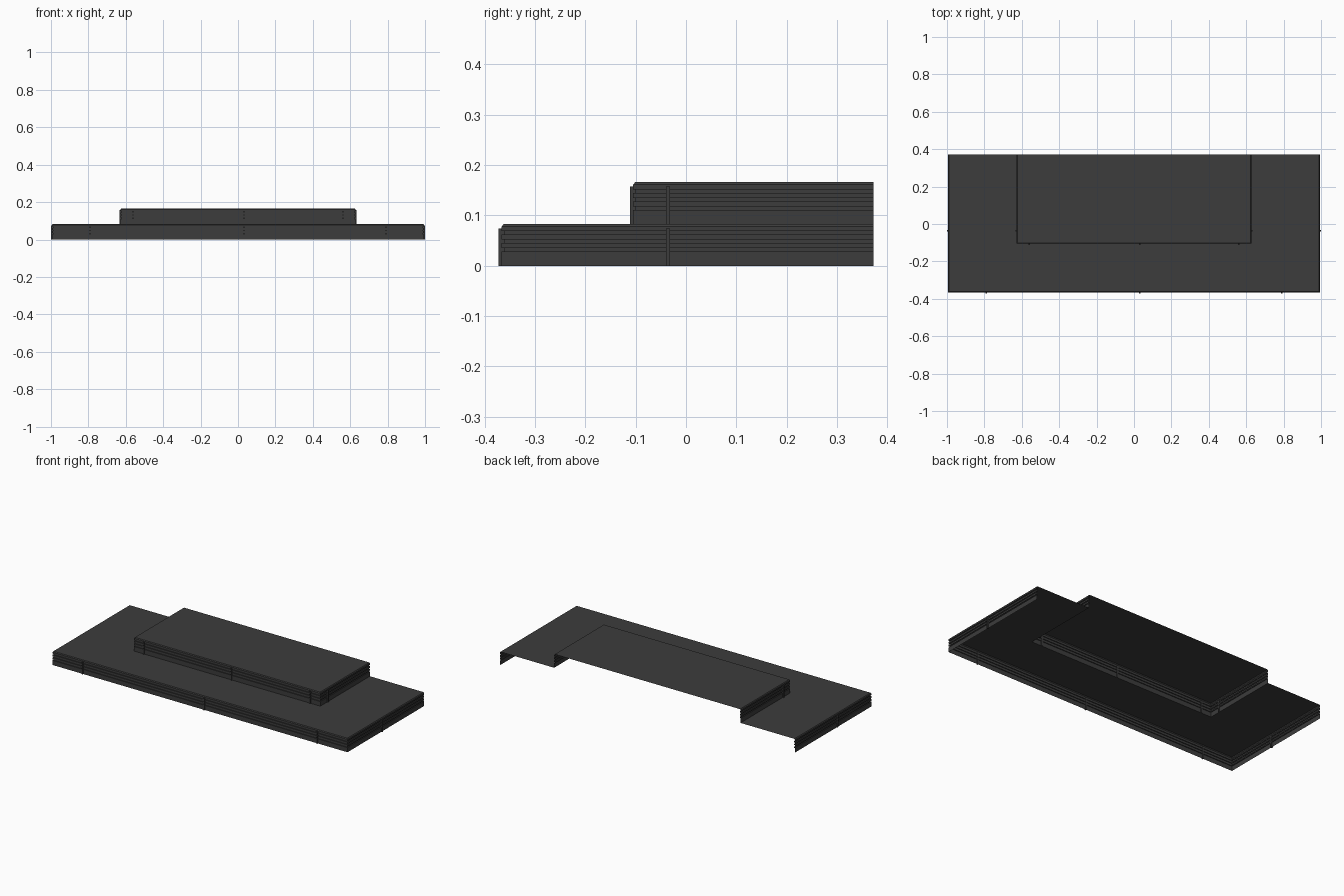
import bpy
import bmesh

cube = bpy.data.objects.get("Cube")
if cube:
    bpy.data.objects.remove(cube, do_unlink=True)

BACK = 0.372      # open rear edge shared by both tiers
TIER = 0.083      # height of one step
GROOVE = 0.005    # depth of the horizontal grooves
PROUD = 0.006     # how far the vertical clips stand out
CLIP = 0.004      # half width of a clip

charcoal = bpy.data.materials.new("charcoal")
charcoal.use_nodes = True
colour = (0.045, 0.045, 0.045, 1)
charcoal.diffuse_color = colour
charcoal.node_tree.nodes["Principled BSDF"].inputs["Base Color"].default_value = colour


def finish(bm, name):
    mesh = bpy.data.meshes.new(name)
    bm.to_mesh(mesh)
    bm.free()
    mesh.materials.append(charcoal)
    obj = bpy.data.objects.new(name, mesh)
    bpy.context.collection.objects.link(obj)
    return obj


def wall_profile():
    """Inset and height pairs up one grooved, chamfered wall."""
    points = [(0, 0)]
    for low in (0.028, 0.045, 0.062):
        high = low + 0.007
        points += [(0, low), (GROOVE, low), (GROOVE, high), (0, high)]
    return points + [(0, TIER - 0.005), (0.004, TIER)]


def step(name, half, front, base, opening=None):
    """Open-backed shell: wall around three sides, then a flat tread."""
    bm = bmesh.new()
    rings = [(half - inset, front + inset, base + z) for inset, z in wall_profile()]
    if opening:
        rings.append((*opening, base + TIER))
    loops = []
    for hx, fy, z in rings:
        corners = ((-hx, BACK), (-hx, fy), (hx, fy), (hx, BACK))
        loops.append([bm.verts.new((x, y, z)) for x, y in corners])
    for a, b in zip(loops, loops[1:]):
        for i in range(3):
            bm.faces.new((a[i], a[i + 1], b[i + 1], b[i]))
    if not opening:
        bm.faces.new(loops[-1])
    return finish(bm, name)


def clip(name, x0, x1, y0, y1, base):
    """Slim vertical joint cover."""
    bm = bmesh.new()
    bmesh.ops.create_cube(bm, size=1)
    z0, z1 = base, base + 0.074
    for v in bm.verts:
        v.co.x = x1 if v.co.x > 0 else x0
        v.co.y = y1 if v.co.y > 0 else y0
        v.co.z = z1 if v.co.z > 0 else z0
    return finish(bm, name)


def clips(prefix, half, front, base, columns):
    for x, place in zip(columns, ("right", "middle", "left")):
        clip(f"{prefix}_front_clip_{place}", x - CLIP, x + CLIP,
             front - PROUD, front + GROOVE, base)
    for side, place in ((-1, "right"), (1, "left")):
        xs = sorted((side * (half - GROOVE), side * (half + PROUD)))
        clip(f"{prefix}_side_clip_{place}", *xs, -0.036 - CLIP, -0.036 + CLIP, base)


# Two stacked steps, the lower one open beneath the upper one
lower = (0.994, -0.366)
upper = (0.628, -0.105)
step("lower_step", *lower, 0, opening=upper)
step("upper_step", *upper, TIER)

# Vertical joint covers
clips("lower", *lower, 0, (-0.79, 0.03, 0.79))
clips("upper", *upper, TIER, (-0.56, 0.03, 0.56))
